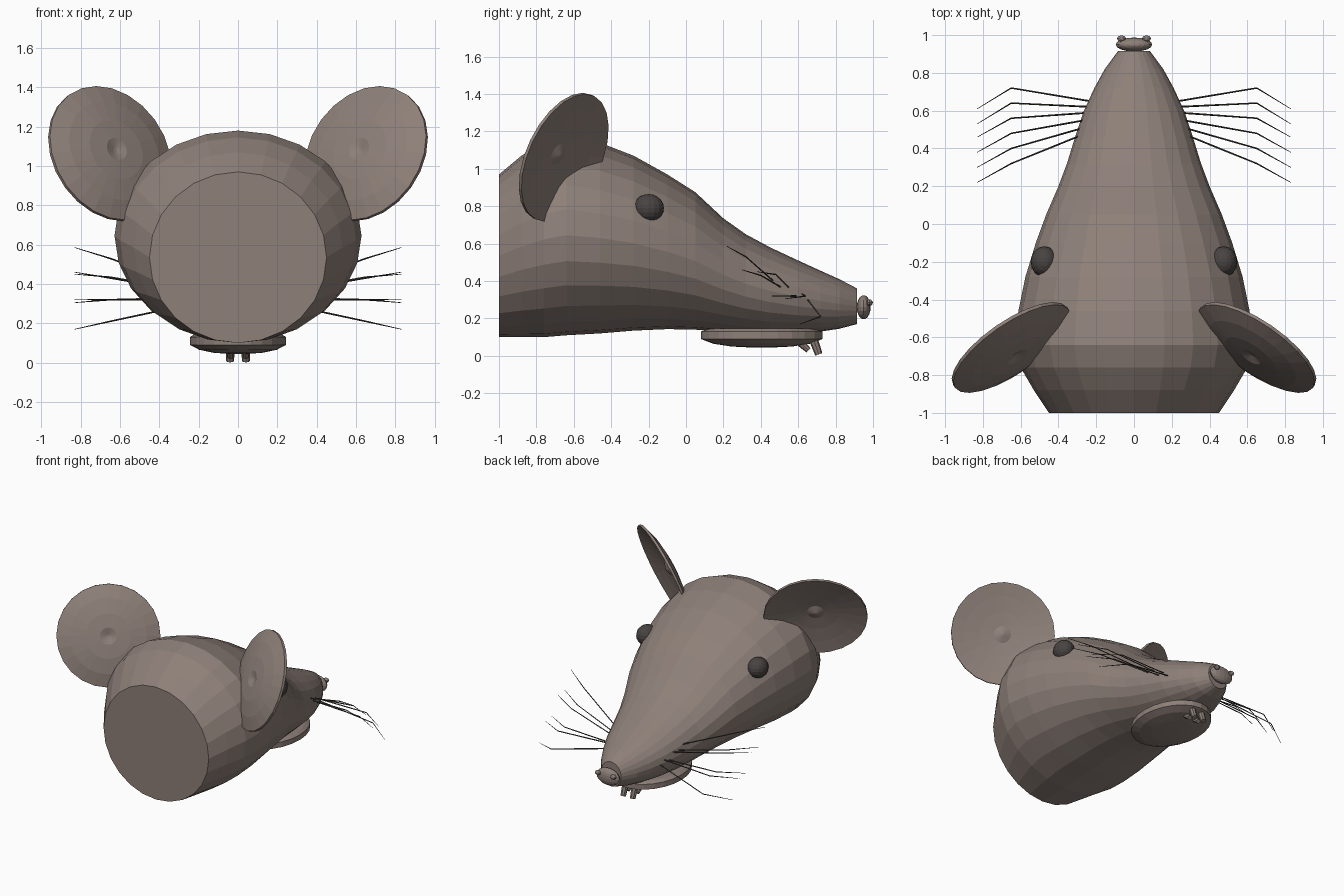
import bpy, bmesh, math
from mathutils import Vector, Matrix

if "Cube" in bpy.data.objects:
    bpy.data.objects.remove(bpy.data.objects["Cube"])


def material(name, rgb):
    m = bpy.data.materials.new(name)
    m.diffuse_color = (*rgb, 1)
    m.use_nodes = True
    m.node_tree.nodes["Principled BSDF"].inputs["Base Color"].default_value = m.diffuse_color
    return m


FUR = material("grey brown fur", (0.27, 0.215, 0.19))
DARK = material("dark eye", (0.065, 0.057, 0.054))


def finish(name, bm, mat):
    bmesh.ops.recalc_face_normals(bm, faces=bm.faces[:])
    me = bpy.data.meshes.new(name)
    bm.to_mesh(me)
    bm.free()
    me.materials.append(mat)
    ob = bpy.data.objects.new(name, me)
    bpy.context.collection.objects.link(ob)
    return ob


def loft(name, rings, mat):
    """Skin a list of closed point rings and cap both ends."""
    bm = bmesh.new()
    vs = [[bm.verts.new(p) for p in r] for r in rings]
    n = len(vs[0])
    for a, b in zip(vs, vs[1:]):
        for i in range(n):
            j = (i + 1) % n
            bm.faces.new((a[i], a[j], b[j], b[i]))
    bm.faces.new(vs[0])
    bm.faces.new(vs[-1])
    return finish(name, bm, mat)


def circle(n):
    return [(math.cos(2 * math.pi * i / n), math.sin(2 * math.pi * i / n)) for i in range(n)]


def ellipsoid(name, centre, radii, mat, rot=None, u=16, v=10):
    bm = bmesh.new()
    m = Matrix.Translation(centre) @ (rot or Matrix()) @ Matrix.Diagonal((*radii, 1))
    bmesh.ops.create_uvsphere(bm, u_segments=u, v_segments=v, radius=1, matrix=m)
    return finish(name, bm, mat)


def tube(name, path, radii, mat, n=4):
    """Tapered tube along a path."""
    pts = [Vector(p) for p in path]
    q = (pts[-1] - pts[0]).to_track_quat('Z', 'Y')
    return loft(name, [[p + q @ Vector((c * r, s * r, 0)) for c, s in circle(n)]
                       for p, r in zip(pts, radii)], mat)


# Head: y, half width, bottom z, top z
HEAD = [(-1, .45, .10, .97), (-.88, .53, .10, 1.07), (-.76, .60, .10, 1.145),
        (-.64, .628, .11, 1.18), (-.46, .612, .12, 1.14), (-.28, .575, .135, 1.07),
        (-.1, .52, .143, .97), (.05, .465, .14, .875), (.2, .40, .13, .735),
        (.32, .355, .12, .65), (.45, .315, .115, .58), (.6, .265, .12, .51),
        (.72, .21, .13, .455), (.82, .155, .145, .41), (.915, .085, .17, .36)]
loft("head", [[(w * c, y, (b + t) / 2 + (t - b) / 2 * s) for c, s in circle(24)]
              for y, w, b, t in HEAD], FUR)

# Lower jaw: shallow dish under the snout
loft("lower_jaw", [[(.245 * k * c, .405 + .325 * k * s, z) for c, s in circle(24)]
                   for k, z in ((.9, .145), (1, .13), (1, .09), (.8, .065), (.5, .05), (.2, .045))], FUR)

# Nose
ellipsoid("nose", (0, .95, .26), (.097, .037, .064), FUR)

# Ear profile: radius, offset along the ear axis (rounded back, dished front)
EAR = [(.01, -.03), (.06, -.045), (.16, -.04), (.27, -.02), (.365, .012),
       (.365, .03), (.27, .01), (.16, -.008), (.06, -.018), (.01, .0)]
# Whiskers: start, bend and tip as (y, z)
WHISKERS = [((.65, .30), (.72, .21), (.61, .17)), ((.62, .33), (.64, .32), (.53, .305)),
            ((.59, .32), (.56, .32), (.46, .32)), ((.555, .36), (.48, .435), (.38, .45)),
            ((.52, .36), (.40, .43), (.30, .46)), ((.49, .38), (.32, .53), (.22, .585))]

for side, s in (("right", 1), ("left", -1)):
    axis = Vector((.53 * s, .77, -.36)).normalized()
    q = axis.to_track_quat('Z', 'Y')
    mid = Vector((.64 * s, -.67, 1.07))
    loft(side + "_ear", [[mid + q @ Vector((r * c, r * d, h)) for c, d in circle(24)]
                         for r, h in EAR], FUR)
    ellipsoid(side + "_eye", (.475 * s, -.2, .79), (.072, .082, .075), DARK)
    ellipsoid(side + "_nostril", (.066 * s, .982, .285), (.024, .017, .017), FUR, u=8, v=6)
    # Upper and lower incisors
    tube(side + "_upper_tooth", [(.04 * s, .67, .12), (.04 * s, .71, .008)], (.026, .02), FUR, 8)
    tube(side + "_lower_tooth", [(.04 * s, .61, .07), (.04 * s, .655, .03)], (.02, .016), FUR, 8)
    for i, (a, b, c) in enumerate(WHISKERS):
        path = [(x * s, *p) for x, p in zip((.23, .65, .83), (a, b, c))]
        tube(f"{side}_whisker_{i + 1}", path, (.005, .004, .0015), DARK)
